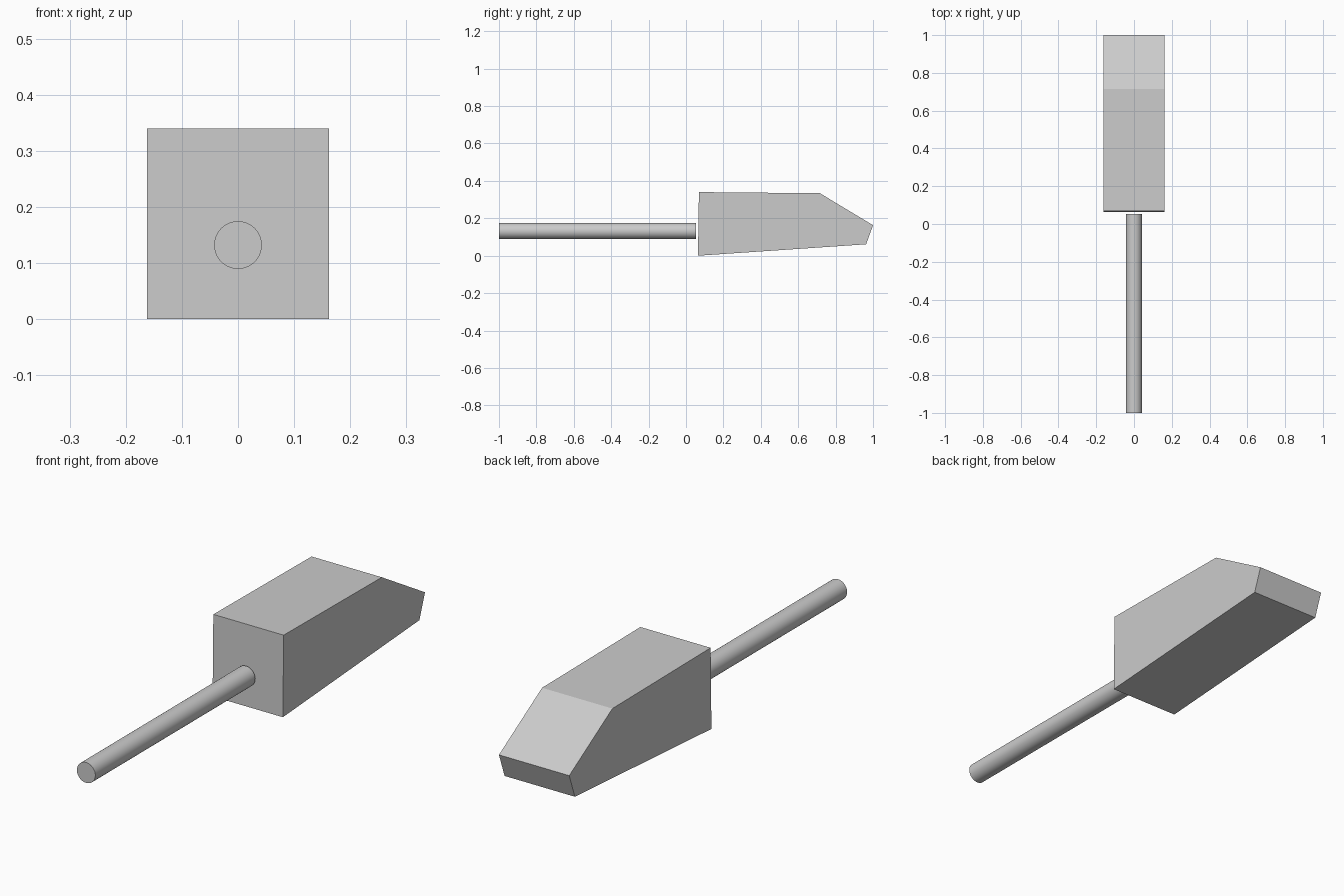
import bpy
import bmesh
from math import radians, pi
from mathutils import Matrix

if "Cube" in bpy.data.objects:
    bpy.data.objects.remove(bpy.data.objects["Cube"], do_unlink=True)


def make_material(name, rgb):
    mat = bpy.data.materials.new(name)
    mat.use_nodes = True
    mat.diffuse_color = (*rgb, 1)
    mat.node_tree.nodes["Principled BSDF"].inputs["Base Color"].default_value = (*rgb, 1)
    return mat


def finish(bm, name, mat):
    bmesh.ops.recalc_face_normals(bm, faces=bm.faces[:])
    mesh = bpy.data.meshes.new(name)
    bm.to_mesh(mesh)
    bm.free()
    mesh.materials.append(mat)
    obj = bpy.data.objects.new(name, mesh)
    bpy.context.collection.objects.link(obj)
    return obj


grey = make_material("light grey", (0.6, 0.6, 0.6))

# Wedge-nosed block: side profile (y, z) extruded across x
HALF_WIDTH = 0.162
profile = [(0.064, 0), (0.963, 0.061), (1.0, 0.163), (0.716, 0.334), (0.069, 0.34)]
bm = bmesh.new()
side = bm.faces.new([bm.verts.new((-HALF_WIDTH, y, z)) for y, z in profile])
extruded = bmesh.ops.extrude_face_region(bm, geom=[side])["geom"]
moved = [v for v in extruded if isinstance(v, bmesh.types.BMVert)]
bmesh.ops.translate(bm, verts=moved, vec=(2 * HALF_WIDTH, 0, 0))
finish(bm, "head_block", grey)

# Round rod along y, ending just short of the block
ROD_START, ROD_END, ROD_RADIUS, ROD_HEIGHT = -1.0, 0.053, 0.0425, 0.132
bm = bmesh.new()
place = Matrix.Translation((0, (ROD_START + ROD_END) / 2, ROD_HEIGHT)) @ Matrix.Rotation(pi / 2, 4, "X")
bmesh.ops.create_cone(bm, cap_ends=True, segments=48, radius1=ROD_RADIUS, radius2=ROD_RADIUS,
                      depth=ROD_END - ROD_START, matrix=place)
rod = finish(bm, "rod", grey)
bpy.ops.object.select_all(action="DESELECT")
rod.select_set(True)
bpy.context.view_layer.objects.active = rod
bpy.ops.object.shade_smooth_by_angle(angle=radians(30))
